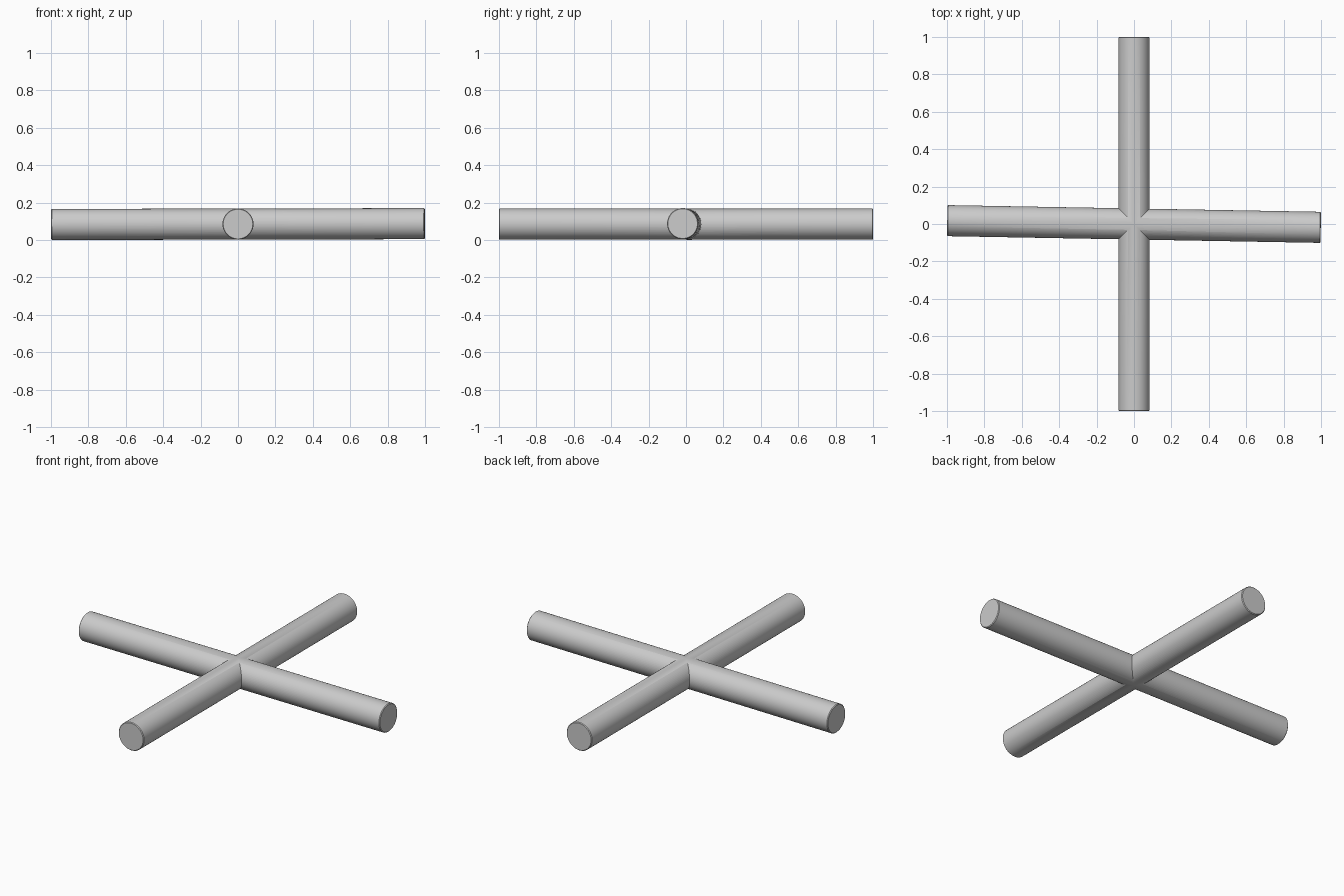
import bpy, bmesh
from math import radians
from mathutils import Euler

if "Cube" in bpy.data.objects:
    bpy.data.objects.remove(bpy.data.objects["Cube"])

R = 0.083   # rod radius
Z = 0.0852  # axis height


def rod(name, length, rot):
    """Round rod with a tiny chamfer at both ends, lying along its rotated axis."""
    bm = bmesh.new()
    bmesh.ops.create_cone(bm, cap_ends=True, segments=64, radius1=R, radius2=R, depth=length)
    rims = [e for e in bm.edges if abs(e.verts[0].co.z - e.verts[1].co.z) < 1e-5]
    bmesh.ops.bevel(bm, geom=rims, offset=0.004, segments=1, affect='EDGES')
    bmesh.ops.rotate(bm, verts=bm.verts, matrix=Euler(rot, 'XYZ').to_matrix())
    bmesh.ops.translate(bm, verts=bm.verts, vec=(0, 0, Z))
    me = bpy.data.meshes.new(name)
    bm.to_mesh(me)
    bm.free()
    ob = bpy.data.objects.new(name, me)
    bpy.context.collection.objects.link(ob)
    return ob


# Lengthwise rod, and side rod turned slightly off square
cross = rod("crossed_rods", 2.0, (radians(90), 0, 0))
side = rod("side_rod", 1.997, (0, radians(89.87), radians(-1.03)))

# Join the rods with clean mitred seams
union = cross.modifiers.new("join", 'BOOLEAN')
union.operation = 'UNION'
union.solver = 'EXACT'
union.object = side
bpy.context.view_layer.objects.active = cross
cross.select_set(True)
bpy.ops.object.modifier_apply(modifier="join")
bpy.data.objects.remove(side)
bpy.ops.object.shade_smooth_by_angle(angle=radians(30))
